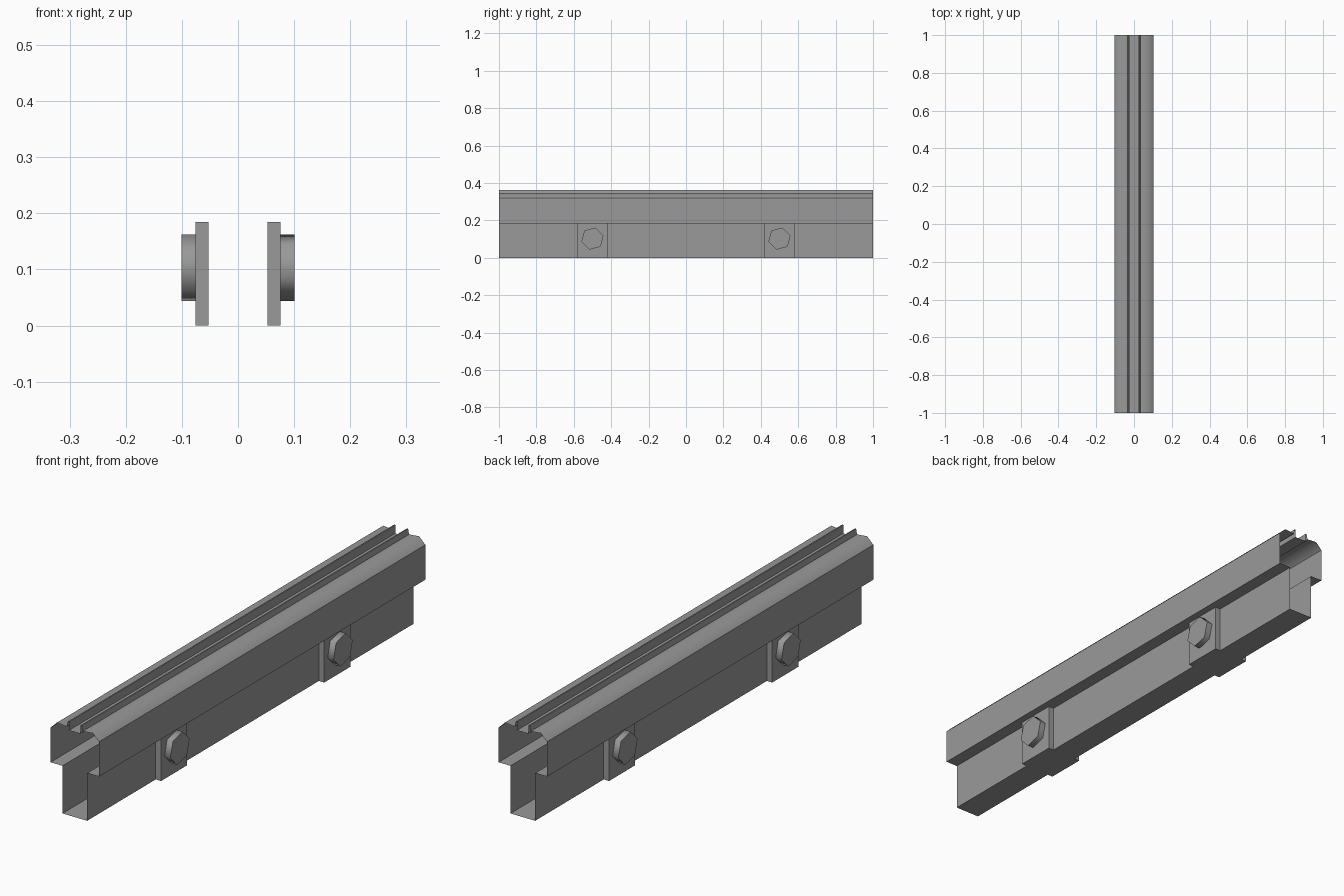
import bpy, bmesh, math
from mathutils import Matrix, Vector

if "Cube" in bpy.data.objects:
    bpy.data.objects.remove(bpy.data.objects["Cube"])

steel = bpy.data.materials.new("dark_steel")
steel.diffuse_color = (0.32, 0.32, 0.32, 1)
steel.use_nodes = True
steel.node_tree.nodes["Principled BSDF"].inputs["Base Color"].default_value = steel.diffuse_color


def make_object(name, bm, smooth_angle=None):
    bmesh.ops.recalc_face_normals(bm, faces=bm.faces)
    mesh = bpy.data.meshes.new(name)
    bm.to_mesh(mesh)
    bm.free()
    mesh.materials.append(steel)
    ob = bpy.data.objects.new(name, mesh)
    bpy.context.collection.objects.link(ob)
    if smooth_angle:
        bpy.ops.object.select_all(action='DESELECT')
        ob.select_set(True)
        bpy.context.view_layer.objects.active = ob
        bpy.ops.object.shade_smooth_by_angle(angle=math.radians(smooth_angle))
    return ob


# Beam: hollow, open-ended extrusion with a grooved top, soft on the shoulders only
half = [(0.053, 0), (0.053, 0.185), (0.104, 0.185), (0.104, 0.32),
        (0.077, 0.346), (0.034, 0.342), (0.03, 0.363), (0.025, 0.363), (0.025, 0.33)]
profile = half + [(-x, z) for x, z in reversed(half)]
bm = bmesh.new()
front = [bm.verts.new((x, -1, z)) for x, z in profile]
back = [bm.verts.new((x, 1, z)) for x, z in profile]
n = len(profile)
for i in range(n):
    j = (i + 1) % n
    bm.faces.new((front[i], front[j], back[j], back[i])).smooth = True
for i in range(n):
    bm.edges.get((front[i], back[i])).smooth = i in (4, n - 5)
make_object("beam_shell", bm)

# Bracket plates and hexagonal bolt heads on both sides
for side, label in ((1, "right"), (-1, "left")):
    turn = Matrix.Rotation(0 if side > 0 else math.pi, 4, 'Z')
    for y in (-0.5, 0.5):
        end = "front" if y * side < 0 else "back"
        bm = bmesh.new()
        bmesh.ops.create_cube(bm, size=1, matrix=turn
                              @ Matrix.Translation((0.0645, y, 0.0925))
                              @ Matrix.Diagonal((0.023, 0.16, 0.185, 1)))
        make_object(f"bracket_plate_{label}_{end}", bm)

        bm = bmesh.new()
        rings = []
        for x in (0.076, 0.101):
            rings.append([bm.verts.new(turn @ Vector((
                x, y + 0.061 * math.cos(a), 0.103 + 0.061 * math.sin(a))))
                for a in (math.radians(15 + 60 * k) for k in range(6))])
        for k in range(6):
            m = (k + 1) % 6
            bm.faces.new((rings[0][k], rings[0][m], rings[1][m], rings[1][k]))
        bm.faces.new(rings[0])
        bm.faces.new(rings[1])
        make_object(f"bolt_head_{label}_{end}", bm, 65)
